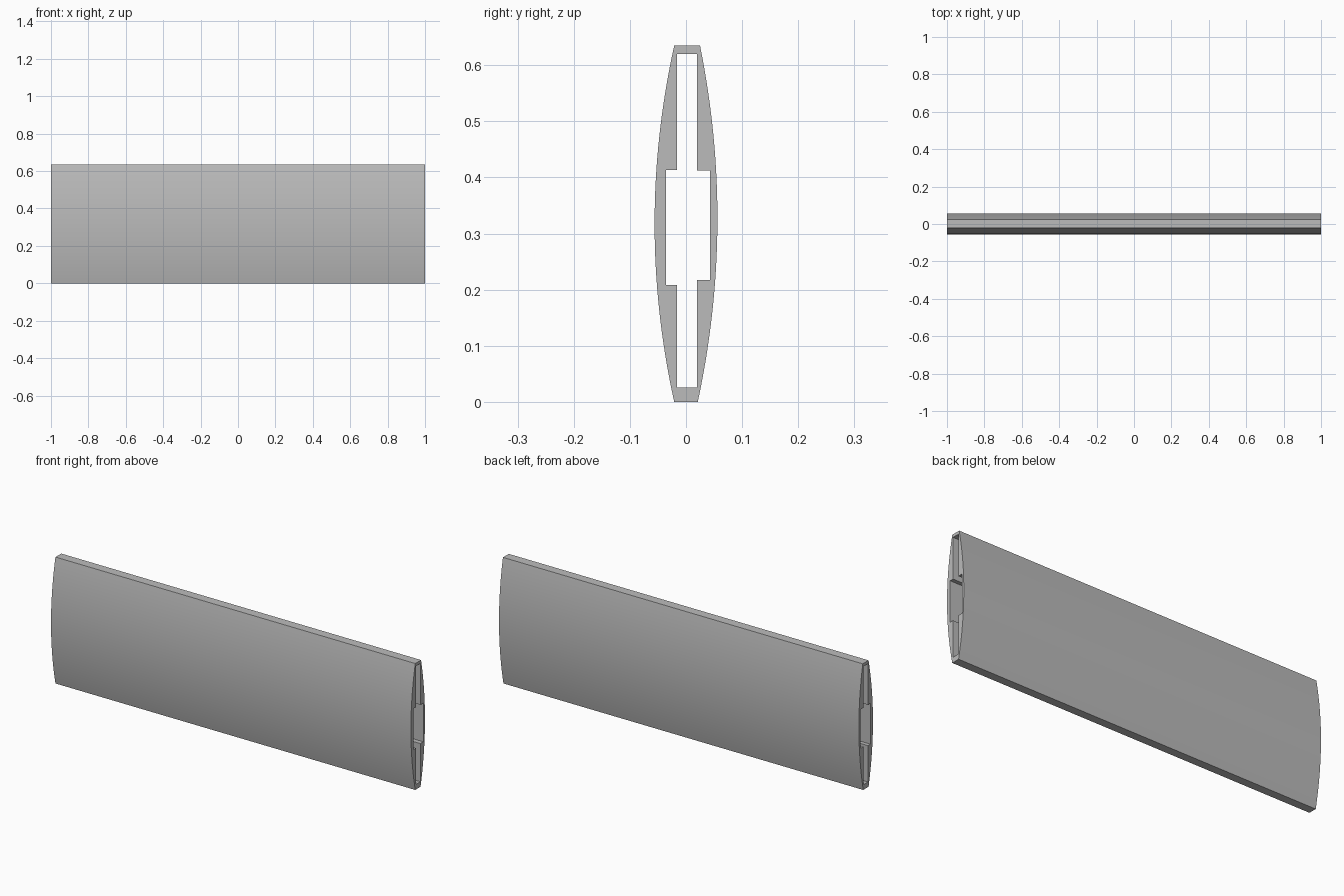
import bpy
import bmesh
from mathutils import Vector

if "Cube" in bpy.data.objects:
    bpy.data.objects.remove(bpy.data.objects["Cube"])

LENGTH, HEIGHT, SEGMENTS = 2.0, 0.635, 32

grey = bpy.data.materials.new("grey")
grey.use_nodes = True
grey.diffuse_color = (0.5, 0.5, 0.5, 1)
grey.node_tree.nodes["Principled BSDF"].inputs["Base Color"].default_value = (0.5, 0.5, 0.5, 1)


def bowed_side(y_bottom, y_top, bulge):
    """Shallow arc from the bottom edge to the top edge, as (y, z) points."""
    steps = [i / SEGMENTS for i in range(SEGMENTS + 1)]
    return [(y_bottom + (y_top - y_bottom) * t + bulge * 4 * t * (1 - t), HEIGHT * t)
            for t in steps]


def add_loop(bm, points):
    """Closed ring of edges at the right end of the slat."""
    verts = [bm.verts.new((-LENGTH / 2, y, z)) for y, z in points]
    return [bm.edges.new((a, b)) for a, b in zip(verts, verts[1:] + verts[:1])]


# Lens-shaped outer skin
outer = bowed_side(0.021, 0.025, 0.033) + bowed_side(-0.021, -0.021, -0.035)[::-1]

# Stepped hollow running the full length
hollow = [
    (0.0195, 0.026), (0.0195, 0.2175), (0.043, 0.2175), (0.043, 0.412),
    (0.0195, 0.412), (0.0195, 0.62), (-0.016, 0.62), (-0.016, 0.4135),
    (-0.0355, 0.4135), (-0.0355, 0.2085), (-0.016, 0.2085), (-0.016, 0.026),
]

# Fill the ring between both loops and extrude it along the length
bm = bmesh.new()
edges = add_loop(bm, outer) + add_loop(bm, hollow)
bmesh.ops.triangle_fill(bm, edges=edges, use_beauty=True, normal=Vector((-1, 0, 0)))
extruded = bmesh.ops.extrude_face_region(bm, geom=bm.faces[:], use_keep_orig=True)
moved = [g for g in extruded["geom"] if isinstance(g, bmesh.types.BMVert)]
bmesh.ops.translate(bm, verts=moved, vec=(LENGTH, 0, 0))
bmesh.ops.recalc_face_normals(bm, faces=bm.faces[:])

mesh = bpy.data.meshes.new("hollow_slat")
bm.to_mesh(mesh)
bm.free()
mesh.materials.append(grey)
slat = bpy.data.objects.new("hollow_slat", mesh)
bpy.context.collection.objects.link(slat)

# Smooth curved sides, crisp corners
bpy.ops.object.select_all(action="DESELECT")
slat.select_set(True)
bpy.context.view_layer.objects.active = slat
bpy.ops.object.shade_smooth_by_angle()
